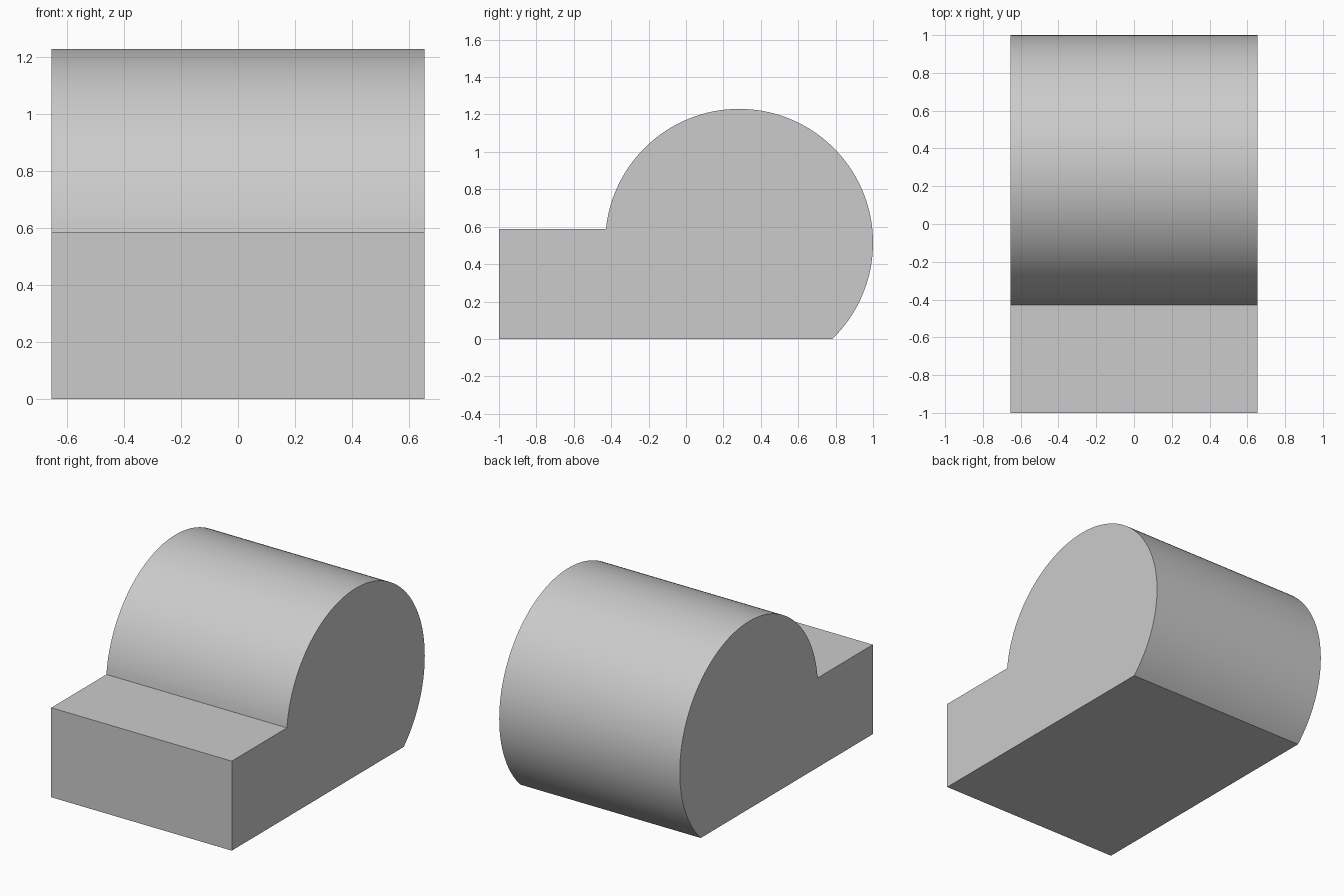
import bpy, bmesh, math

cube = bpy.data.objects.get("Cube")
if cube:
    bpy.data.objects.remove(cube, do_unlink=True)

# One plain grey for the whole body
grey = bpy.data.materials.new("plain_grey")
grey.use_nodes = True
colour = (0.6, 0.6, 0.6, 1)
grey.diffuse_color = colour
grey.node_tree.nodes["Principled BSDF"].inputs["Base Color"].default_value = colour

HALF_WIDTH = 0.655
STEP_HEIGHT = 0.587
RADIUS = 0.716
CENTRE_Y = 1 - RADIUS
CENTRE_Z = 1.23 - RADIUS
SEGMENTS = 96

# Side profile: low front step running into a large round barrel
start = math.asin(-CENTRE_Z / RADIUS)
end = math.pi - math.asin((STEP_HEIGHT - CENTRE_Z) / RADIUS)
profile = [(-1, STEP_HEIGHT), (-1, 0)]
for i in range(SEGMENTS + 1):
    a = start + (end - start) * i / SEGMENTS
    profile.append((CENTRE_Y + RADIUS * math.cos(a), CENTRE_Z + RADIUS * math.sin(a)))

# Extrude the profile across the width
bm = bmesh.new()
side = bm.faces.new([bm.verts.new((-HALF_WIDTH, y, z)) for y, z in profile])
extruded = bmesh.ops.extrude_face_region(bm, geom=[side], use_keep_orig=True)
moved = [v for v in extruded["geom"] if isinstance(v, bmesh.types.BMVert)]
bmesh.ops.translate(bm, verts=moved, vec=(2 * HALF_WIDTH, 0, 0))
bmesh.ops.recalc_face_normals(bm, faces=bm.faces)
mesh = bpy.data.meshes.new("stepped_barrel_block")
bm.to_mesh(mesh)
bm.free()
mesh.materials.append(grey)

block = bpy.data.objects.new("stepped_barrel_block", mesh)
bpy.context.collection.objects.link(block)

# Smooth barrel, crisp edges
bpy.ops.object.select_all(action="DESELECT")
block.select_set(True)
bpy.context.view_layer.objects.active = block
bpy.ops.object.shade_smooth_by_angle(angle=math.radians(30))
